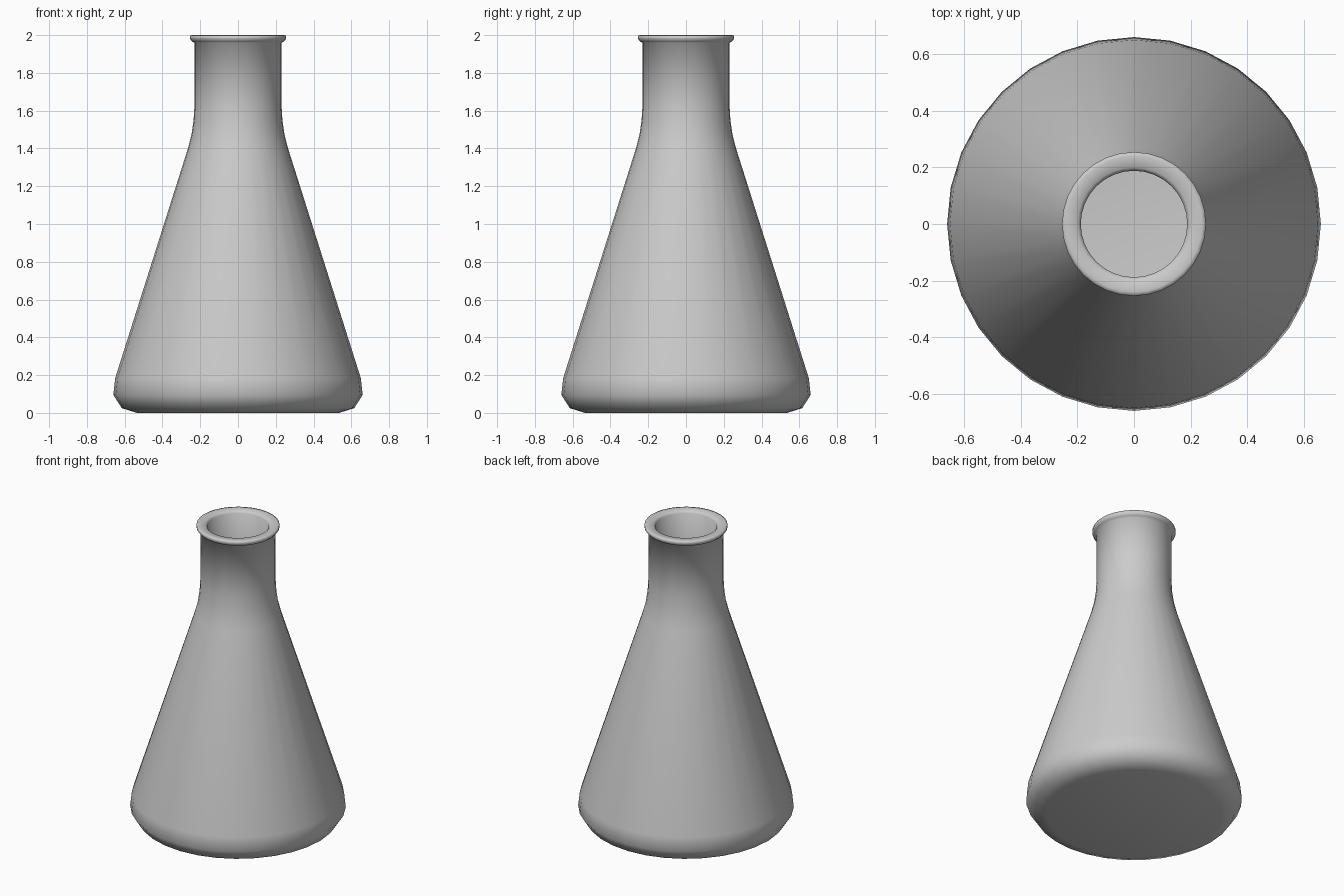
import bpy, bmesh
from math import cos, sin, tau

if "Cube" in bpy.data.objects:
    bpy.data.objects.remove(bpy.data.objects["Cube"])

SIDES = 32


def lathe(name, profile):
    """Revolve (radius, z) points round z; zero radius makes a single pole."""
    bm = bmesh.new()
    rings = []
    for r, z in profile:
        if r == 0:
            rings.append([bm.verts.new((0, 0, z))] * SIDES)
        else:
            rings.append([bm.verts.new((r * cos(tau * i / SIDES), r * sin(tau * i / SIDES), z))
                          for i in range(SIDES)])
    for a, b in zip(rings, rings[1:]):
        for i in range(SIDES):
            j = (i + 1) % SIDES
            corners = list(dict.fromkeys((a[i], a[j], b[j], b[i])))
            bm.faces.new(corners).smooth = True
    bmesh.ops.recalc_face_normals(bm, faces=bm.faces)
    mesh = bpy.data.meshes.new(name)
    bm.to_mesh(mesh)
    bm.free()
    obj = bpy.data.objects.new(name, mesh)
    bpy.context.collection.objects.link(obj)
    return obj


# Outside: flat base, rounded heel, cone, shoulder, neck
outer = [(0, 0), (0.535, 0.0), (0.615, 0.025), (0.66, 0.095), (0.65, 0.185),
         (0.265, 1.40), (0.246, 1.475), (0.235, 1.55), (0.231, 1.62), (0.231, 1.96)]
# Flared lip
lip = [(0.243, 1.966), (0.254, 1.98), (0.254, 1.998), (0.24, 2.0), (0.20, 1.998), (0.188, 1.985)]
# Inside wall down to the inner floor
inner = [(0.188, 1.62), (0.193, 1.54), (0.205, 1.465), (0.225, 1.39),
         (0.608, 0.18), (0.615, 0.105), (0.585, 0.06), (0.53, 0.043), (0, 0.043)]

lathe("conical_flask", outer + lip + inner)
